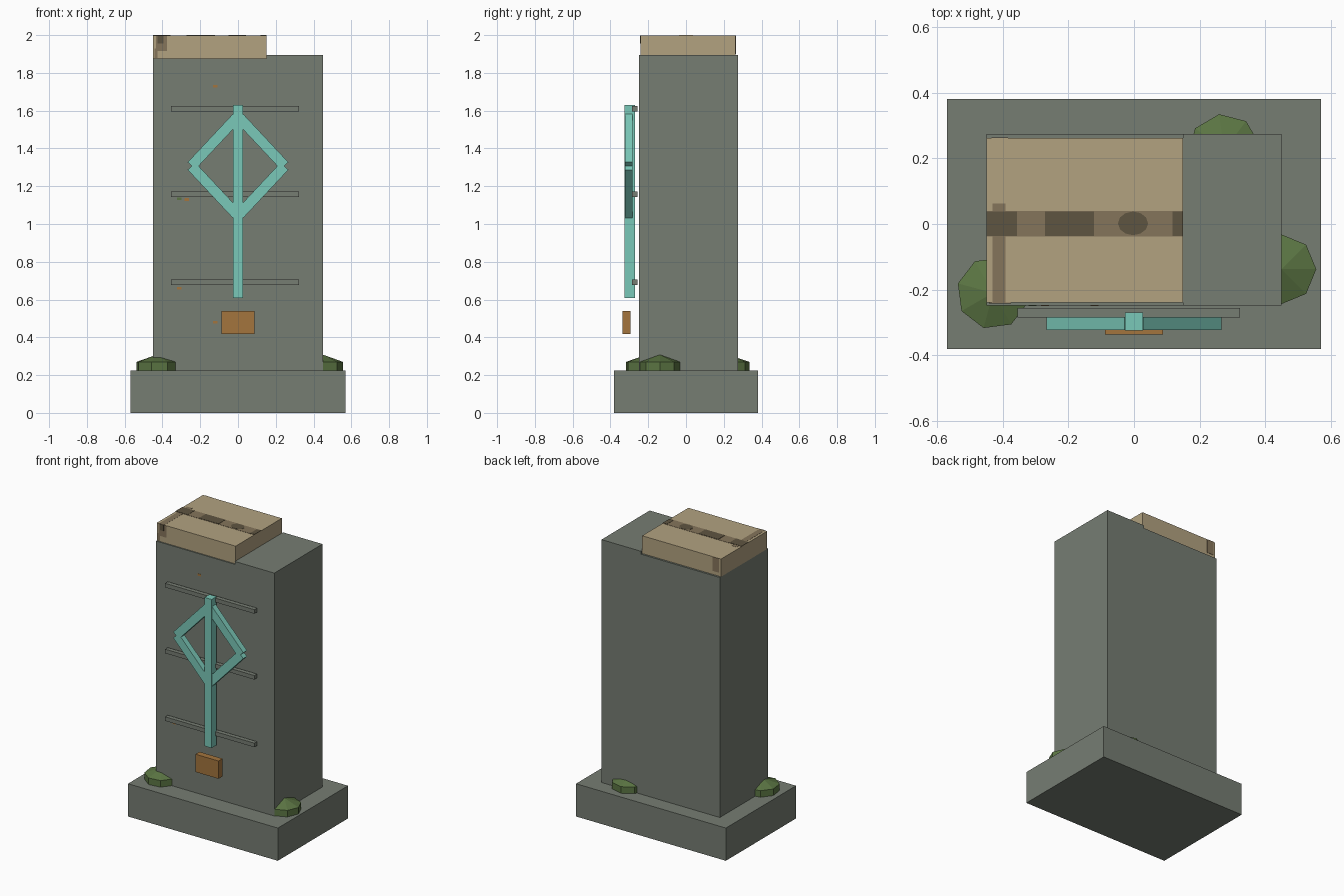
import bpy, bmesh, math
from mathutils import Matrix

if "Cube" in bpy.data.objects:
    bpy.data.objects.remove(bpy.data.objects["Cube"])


def material(name, rgb):
    m = bpy.data.materials.new(name)
    m.diffuse_color = (*rgb, 1)
    m.use_nodes = True
    m.node_tree.nodes["Principled BSDF"].inputs["Base Color"].default_value = m.diffuse_color
    return m


STONE = material("grey stone", (0.181, 0.205, 0.171))
SAND = material("sandstone", (0.445, 0.361, 0.216))
STAIN = material("brown stain", (0.235, 0.178, 0.105))
DARK = material("dark stain", (0.114, 0.091, 0.053))
TEAL = material("teal", (0.195, 0.578, 0.479))
BRONZE = material("bronze", (0.366, 0.178, 0.048))
MOSS = material("moss green", (0.105, 0.178, 0.056))


def finish(name, bm, mat):
    bmesh.ops.recalc_face_normals(bm, faces=bm.faces[:])
    me = bpy.data.meshes.new(name)
    bm.to_mesh(me)
    bm.free()
    me.materials.append(mat)
    ob = bpy.data.objects.new(name, me)
    bpy.context.collection.objects.link(ob)
    return ob


def box(name, xs, ys, zs, mat):
    bm = bmesh.new()
    size = [b - a for a, b in (xs, ys, zs)]
    mid = [(a + b) / 2 for a, b in (xs, ys, zs)]
    bmesh.ops.create_cube(bm, size=1, matrix=Matrix.Translation(mid) @ Matrix.Diagonal((*size, 1)))
    return finish(name, bm, mat)


def prism(name, outline, axis, lo, hi, mat):
    """Extrude a 2D outline along y (outline is x,z) or z (outline is x,y)."""
    bm = bmesh.new()
    pts = [(a, lo, b) if axis == "y" else (a, b, lo) for a, b in outline]
    face = bm.faces.new([bm.verts.new(p) for p in pts])
    new = bmesh.ops.extrude_face_region(bm, geom=[face])["geom"]
    shift = (0, hi - lo, 0) if axis == "y" else (0, 0, hi - lo)
    bmesh.ops.translate(bm, vec=shift, verts=[v for v in new if isinstance(v, bmesh.types.BMVert)])
    return finish(name, bm, mat)


# Plinth and stepped pillar
box("plinth", (-0.57, 0.57), (-0.381, 0.381), (0, 0.225), STONE)
prism("pillar", [(-0.45, 0.225), (0.45, 0.225), (0.45, 1.895), (0.15, 1.895),
                 (0.15, 1.875), (-0.45, 1.875)], "y", -0.248, 0.275, STONE)

# Sandstone cap with painted stains on top, front and back
box("cap", (-0.45, 0.15), (-0.24, 0.262), (1.875, 1.997), SAND)
box("cap_stripe", (-0.45, 0.15), (-0.038, 0.04), (1.996, 1.9985), STAIN)
box("cap_streak_top", (-0.432, -0.392), (-0.24, 0.063), (1.996, 1.998), STAIN)
box("cap_streak_front", (-0.435, -0.375), (-0.242, -0.239), (1.915, 1.997), STAIN)
box("cap_streak_front_low", (-0.442, -0.425), (-0.242, -0.239), (1.878, 1.93), STAIN)
box("cap_streak_back", (-0.435, -0.385), (0.261, 0.264), (1.9, 1.997), STAIN)
for i, (a, b) in enumerate([(-0.45, -0.357), (-0.272, -0.122), (0.118, 0.15)]):
    box(f"cap_dark_patch_{i}", (a, b), (-0.036, 0.038), (1.998, 2.0), DARK)
oval = [(-0.003 + 0.046 * math.cos(t * math.pi / 6), 0.002 + 0.036 * math.sin(t * math.pi / 6))
        for t in range(12)]
prism("cap_dark_oval", oval, "z", 1.998, 2.0, DARK)
box("cap_dark_front", (-0.425, -0.395), (-0.243, -0.239), (1.955, 1.997), DARK)

# Horizontal rails across the front
for i, z in enumerate((0.692, 1.157, 1.61)):
    box(f"rail_{i}", (-0.355, 0.324), (-0.285, -0.256), (z - 0.014, z + 0.014), STONE)

# Teal emblem: upright and four diagonal bars
box("emblem_upright", (-0.027, 0.027), (-0.325, -0.27), (0.608, 1.63), TEAL)


def emblem_bar(name, p, q, half=0.028):
    dx, dz = q[0] - p[0], q[1] - p[1]
    n = math.hypot(dx, dz)
    ox, oz = -dz / n * half, dx / n * half
    prism(name, [(p[0] + ox, p[1] + oz), (q[0] + ox, q[1] + oz),
                 (q[0] - ox, q[1] - oz), (p[0] - ox, p[1] - oz)], "y", -0.323, -0.283, TEAL)


for side, label in ((-1, "left"), (1, "right")):
    emblem_bar(f"emblem_upper_{label}", (side * 0.008, 1.562), (side * 0.246, 1.308))
    emblem_bar(f"emblem_lower_{label}", (side * 0.008, 1.052), (side * 0.246, 1.306))

# Bronze plaque
box("plaque", (-0.088, 0.088), (-0.337, -0.293), (0.418, 0.54), BRONZE)

# Low faceted moss clumps
for i, (x, y, r, turn) in enumerate([(-0.43, -0.21, 0.111, 30), (0.45, -0.138, 0.106, 0),
                                     (0.275, 0.225, 0.111, 8)]):
    bm = bmesh.new()
    bmesh.ops.create_uvsphere(bm, u_segments=8, v_segments=3, radius=1)
    m = (Matrix.Translation((x, y, 0.232)) @ Matrix.Rotation(math.radians(turn), 4, "Z")
         @ Matrix.Diagonal((r / 0.866, r / 0.866, 0.076, 1)))
    bmesh.ops.transform(bm, matrix=m, verts=bm.verts[:])
    finish(f"moss_clump_{i}", bm, MOSS)

# Small rust and moss specks on the pillar front
for i, (x, z, mat) in enumerate([(-0.12, 1.73, BRONZE), (-0.31, 0.66, BRONZE), (-0.12, 0.48, BRONZE),
                                 (-0.31, 1.133, MOSS), (-0.272, 1.13, BRONZE)]):
    box(f"speck_{i}", (x - 0.012, x + 0.012), (-0.25, -0.247), (z - 0.007, z + 0.007), mat)
